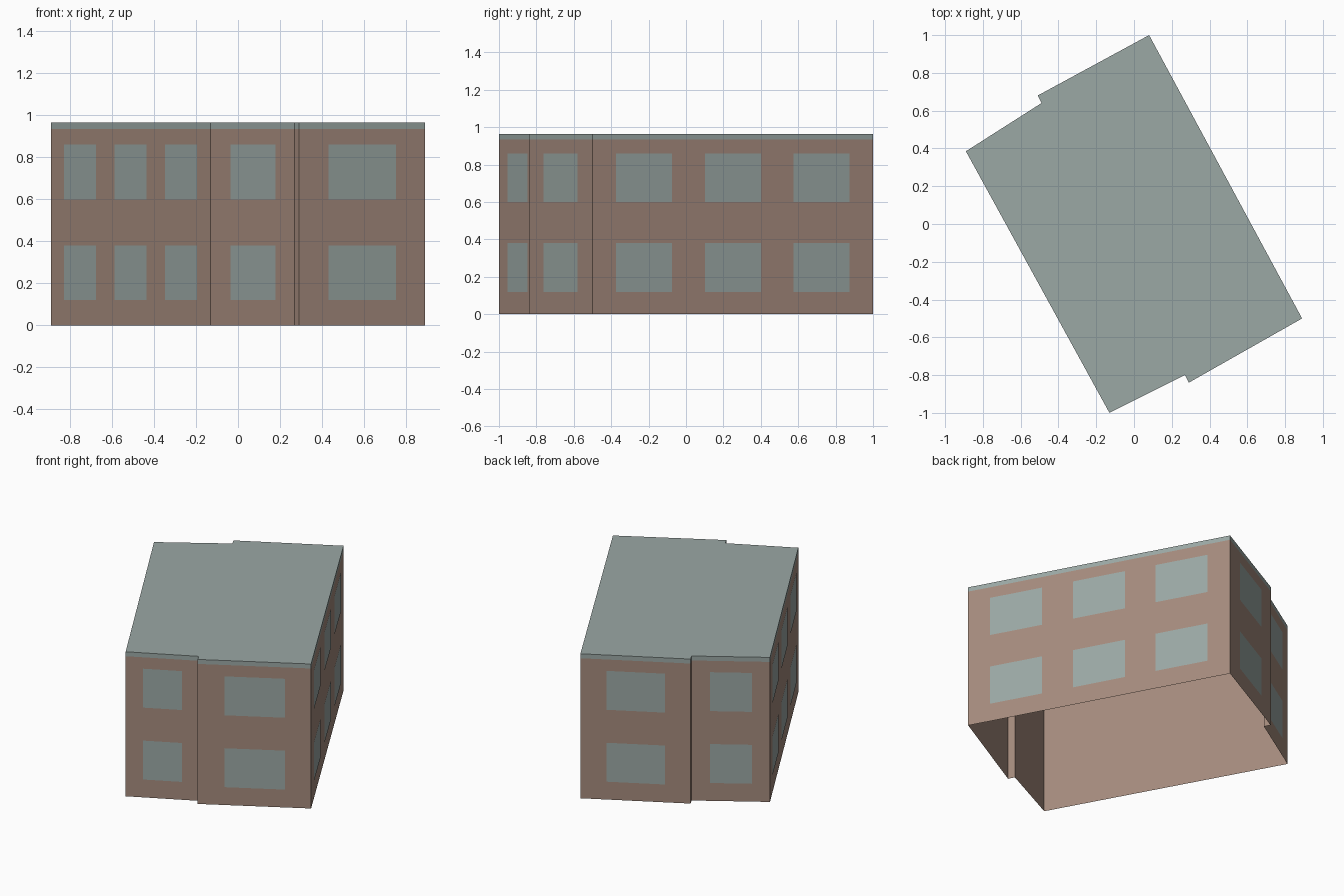
import bpy
import bmesh
from mathutils import Vector

cube = bpy.data.objects.get("Cube")
if cube:
    bpy.data.objects.remove(cube, do_unlink=True)


def material(name, color):
    m = bpy.data.materials.new(name)
    m.use_nodes = True
    m.diffuse_color = color
    bsdf = next(n for n in m.node_tree.nodes if n.type == "BSDF_PRINCIPLED")
    bsdf.inputs["Base Color"].default_value = color
    bsdf.inputs["Roughness"].default_value = 0.9
    return m


BROWN = material("brown_wall", (0.376, 0.258, 0.205, 1))
GREY = material("grey_green", (0.328, 0.392, 0.376, 1))

HEIGHT, BAND = 0.965, 0.935

# Footprint, counter-clockwise from the front corner
plan = [Vector(p) for p in (
    (-0.13, -1.0), (0.27, -0.80), (0.29, -0.84), (0.89, -0.50),
    (0.08, 1.0), (-0.51, 0.68), (-0.49, 0.64), (-0.89, 0.385))]


def add_object(name, bm, mat):
    me = bpy.data.meshes.new(name)
    bm.to_mesh(me)
    bm.free()
    me.materials.append(mat)
    ob = bpy.data.objects.new(name, me)
    bpy.context.collection.objects.link(ob)
    return ob


def prism(name, z0, z1, mat, top):
    """Upright walls on the footprint, open below, with an optional lid."""
    bm = bmesh.new()
    low = [bm.verts.new((p.x, p.y, z0)) for p in plan]
    high = [bm.verts.new((p.x, p.y, z1)) for p in plan]
    for i in range(len(plan)):
        j = (i + 1) % len(plan)
        bm.faces.new((low[i], low[j], high[j], high[i]))
    if top:
        bm.faces.new(high)
    return add_object(name, bm, mat)


prism("walls", 0, BAND, BROWN, False)
prism("flat_roof", BAND, HEIGHT, GREY, True)

# Windows: spans along each wall, given as fractions of its length
single = [(0.235, 0.77)]
triple = [(0.083, 0.283), (0.40, 0.60), (0.715, 0.915)]
sides = {"front_narrow": (0, single), "front_wide": (2, single),
         "left_side": (3, triple), "back_wide": (4, single),
         "back_narrow": (6, single), "right_side": (7, triple)}
floors = [(0.12, 0.38), (0.60, 0.86)]

for side, (i, spans) in sides.items():
    a, b = plan[i], plan[(i + 1) % len(plan)]
    along = b - a
    out = Vector((along.y, -along.x)).normalized() * 0.002
    bm = bmesh.new()
    for s, e in spans:
        p, q = a + along * s + out, a + along * e + out
        for z0, z1 in floors:
            bm.faces.new([bm.verts.new(v) for v in (
                (p.x, p.y, z0), (q.x, q.y, z0), (q.x, q.y, z1), (p.x, p.y, z1))])
    add_object(side + "_windows", bm, GREY)
